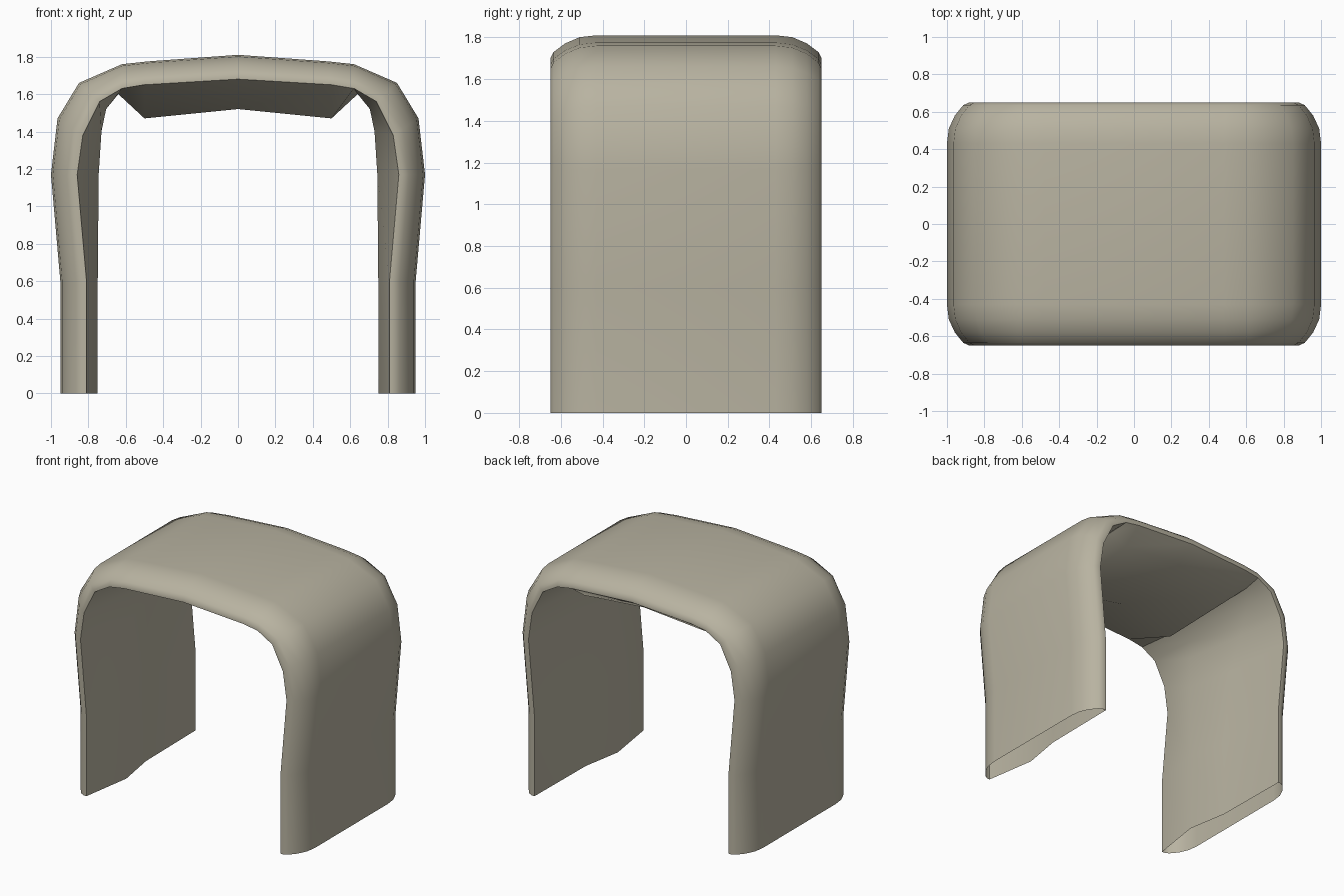
import bpy, bmesh
from mathutils import Vector

if "Cube" in bpy.data.objects:
    bpy.data.objects.remove(bpy.data.objects["Cube"])

mat = bpy.data.materials.new("warm grey stone")
mat.diffuse_color = (0.48, 0.45, 0.355, 1)
mat.use_nodes = True
mat.node_tree.nodes["Principled BSDF"].inputs["Base Color"].default_value = mat.diffuse_color

# Half-arch stations, foot to crown: outer skin, rim edge, inner ridge as (x, z),
# then ridge y, and the y and blend of the bend towards the back rim
half = [
    ((0.95, 0.00), (0.81, 0.00), (0.75, 0.00), (-0.26, 0.05, 0.12)),
    ((0.95, 0.60), (0.81, 0.60), (0.75, 0.60), (-0.26, 0.05, 0.12)),
    ((1.00, 1.17), (0.86, 1.17), (0.745, 1.17), (-0.26, 0.10, 0.30)),
    ((0.965, 1.47), (0.83, 1.38), (0.73, 1.40), (-0.25, 0.25, 0.40)),
    ((0.85, 1.66), (0.74, 1.56), (0.705, 1.52), (-0.22, 0.40, 0.50)),
    ((0.62, 1.76), (0.62, 1.63), (0.64, 1.60), (-0.20, 0.50, 0.60)),
    ((0.48, 1.775), (0.50, 1.65), (0.50, 1.47), (-0.19, 0.50, 0.60)),
    ((0.00, 1.81), (0.00, 1.68), (0.00, 1.52), (-0.12, 0.50, 0.60)),
]
mirrored = [tuple((-x, z) for x, z in s[:3]) + (s[3],) for s in half[-2::-1]]
stations = half + mirrored


def section(outer, rim, inner, bend):
    """Closed loop across the depth: rounded outside, sharp rims, ridged inside."""
    o, r, i = Vector(outer), Vector(rim), Vector(inner)
    side = [(o, 0.43), (o.lerp(r, 0.07), 0.51), (o.lerp(r, 0.30), 0.58),
            (o.lerp(r, 0.62), 0.635), (o.lerp(r, 0.85), 0.65), (r, 0.65)]
    front = [(p.x, -y, p.y) for p, y in side]
    back = [(p.x, y, p.y) for p, y in reversed(side)]
    ridge_y, bend_y, blend = bend
    b = r.lerp(i, blend)
    inside = [(i.x, ridge_y, i.y), (b.x, bend_y, b.y)]
    return front + inside + back


# Arch shell: loft of the sections, open at the feet
bm = bmesh.new()
rings = [[bm.verts.new(c) for c in section(*s)] for s in stations]
for a, b in zip(rings, rings[1:]):
    n = len(a)
    for k in range(n):
        bm.faces.new((a[k], b[k], b[(k + 1) % n], a[(k + 1) % n]))
bmesh.ops.recalc_face_normals(bm, faces=bm.faces)

mesh = bpy.data.meshes.new("arch_shell")
bm.to_mesh(mesh)
bm.free()
arch = bpy.data.objects.new("arch_shell", mesh)
bpy.context.collection.objects.link(arch)
mesh.materials.append(mat)
bpy.context.view_layer.objects.active = arch
arch.select_set(True)
bpy.ops.object.shade_smooth_by_angle(angle=0.7)
